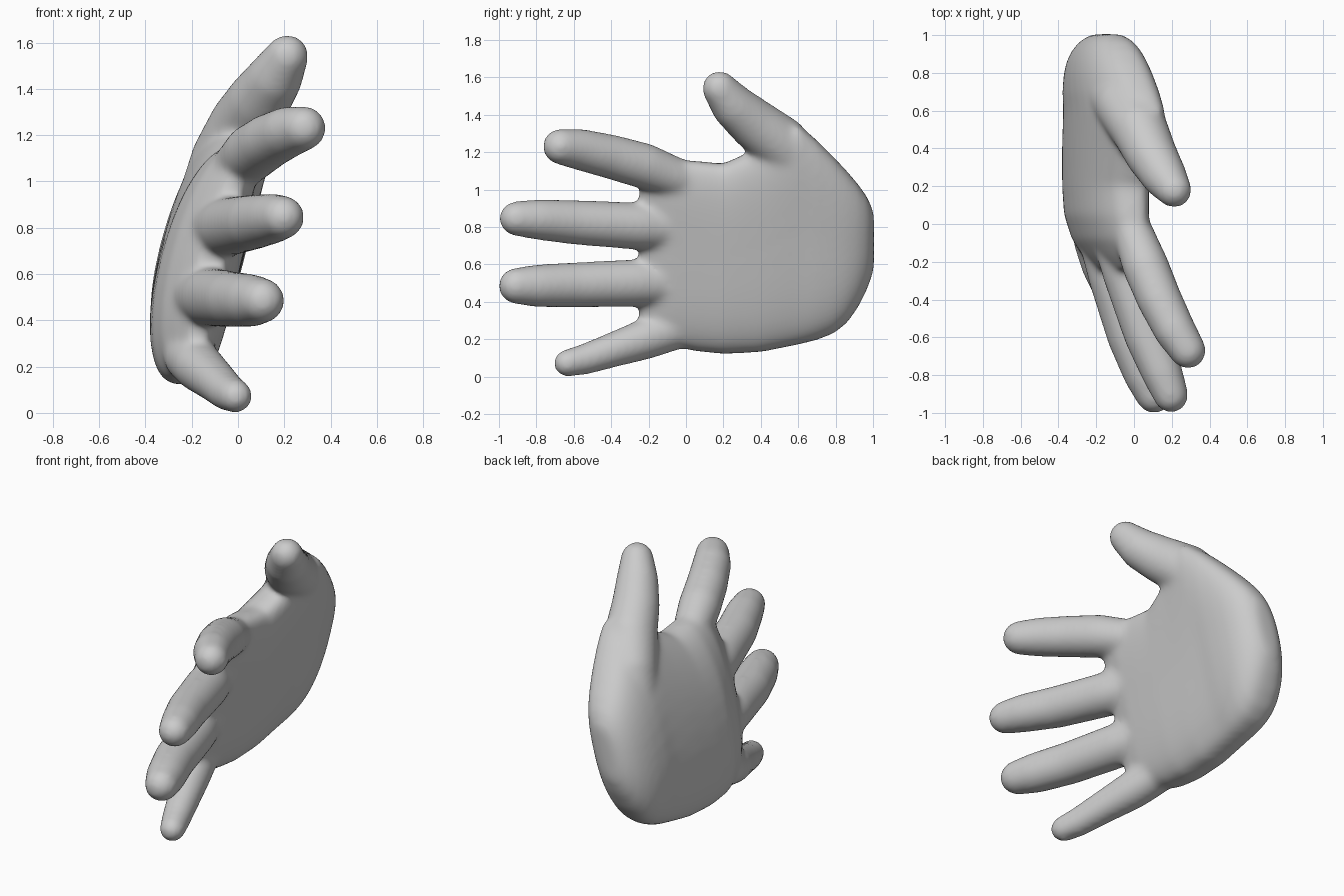
import bpy, bmesh, math
from mathutils import Vector

if "Cube" in bpy.data.objects:
    bpy.data.objects.remove(bpy.data.objects["Cube"])

bm = bmesh.new()


def loft(rings):
    """Skin a list of equal-length point rings into a closed solid."""
    vr = [[bm.verts.new(p) for p in r] for r in rings]
    n = len(vr[0])
    faces = [bm.faces.new((a[i], a[(i + 1) % n], b[(i + 1) % n], b[i]))
             for a, b in zip(vr, vr[1:]) for i in range(n)]
    faces += [bm.faces.new(vr[0]), bm.faces.new(vr[-1])]
    bmesh.ops.recalc_face_normals(bm, faces=faces)


def digit(points, n=20):
    """Tapered round tube through (x, y, z, radius) points with domed ends."""
    pts = [(Vector(p[:3]), p[3]) for p in points]
    path = []
    for i, (c, r) in enumerate(pts):
        t = (pts[min(i + 1, len(pts) - 1)][0] - pts[max(i - 1, 0)][0]).normalized()
        path.append((c, r, t))
    dome = [math.radians(a) for a in (20, 40, 60, 75, 86)]
    c, r, t = path[0]
    start = [(c - t * r * math.sin(a), r * math.cos(a), t) for a in reversed(dome)]
    c, r, t = path[-1]
    end = [(c + t * r * math.sin(a), r * math.cos(a), t) for a in dome]
    rings = []
    for c, r, t in start + path + end:
        u = t.cross(Vector((0, 0, 1))).normalized()
        v = t.cross(u)
        rings.append([c + r * (u * math.cos(k) + v * math.sin(k))
                      for k in (2 * math.pi * i / n for i in range(n))])
    loft(rings)


def sheet_x(z):
    """Cupped centre surface of the palm."""
    return -.225 + .17 * (z - .3) + .173 * (z - .3) * (z - .65)


def spow(v, e):
    return math.copysign(abs(v) ** e, v)


# Palm: cross-sections along y as (y, low z, high z, half thickness)
palm = [(-.25, .27, 1.05, .06), (-.17, .20, 1.13, .105), (-.08, .165, 1.16, .145),
        (.05, .135, 1.155, .17), (.2, .12, 1.14, .178), (.4, .13, 1.23, .183),
        (.6, .17, 1.35, .185), (.7, .195, 1.265, .19), (.79, .23, 1.175, .185),
        (.86, .285, 1.10, .172), (.92, .37, 1.03, .15), (.97, .47, .96, .115),
        (1.005, .57, .88, .06)]
rings = []
for y, lo, hi, t in palm:
    ring = []
    for i in range(40):
        a = 2 * math.pi * i / 40
        z = (lo + hi) / 2 + (hi - lo) / 2 * spow(math.sin(a), .85)
        shift = .04 * max(0, -y / .2)
        ring.append((sheet_x(z) + shift + t * spow(math.cos(a), .7), y, z))
    rings.append(ring)
loft(rings)

# Four fingers and thumb, from root to tip
digit([(-.07, .12, 1.00, .09), (0, -.06, 1.065, .11), (.06, -.22, 1.125, .124),
       (.135, -.4, 1.175, .12), (.22, -.57, 1.215, .112), (.285, -.67, 1.23, .098)])
digit([(-.16, .1, .79, .09), (-.1, -.08, .795, .12), (-.04, -.26, .805, .128),
       (.07, -.6, .825, .12), (.15, -.79, .84, .11), (.195, -.905, .845, .095)])
digit([(-.22, .1, .50, .09), (-.175, -.08, .50, .12), (-.115, -.28, .50, .128),
       (-.02, -.6, .49, .122), (.06, -.8, .485, .115), (.105, -.905, .485, .099)])
digit([(-.24, .1, .29, .09), (-.215, -.08, .245, .11), (-.17, -.22, .20, .11),
       (-.10, -.4, .14, .094), (-.045, -.55, .09, .083), (-.01, -.635, .072, .075)])
digit([(-.125, .72, .80, .17), (-.045, .62, 1.10, .158), (.03, .5, 1.25, .152),
       (.095, .36, 1.355, .138), (.165, .245, 1.455, .12), (.212, .18, 1.54, .096)])

mesh = bpy.data.meshes.new("hand")
bm.to_mesh(mesh)
bm.free()
hand = bpy.data.objects.new("hand", mesh)
bpy.context.collection.objects.link(hand)

# Fuse the parts into one skin and soften the joins
fuse = hand.modifiers.new("fuse", 'REMESH')
fuse.mode = 'VOXEL'
fuse.voxel_size = .014
fuse.use_smooth_shade = True
soft = hand.modifiers.new("soften", 'SMOOTH')
soft.factor = .5
soft.iterations = 30
